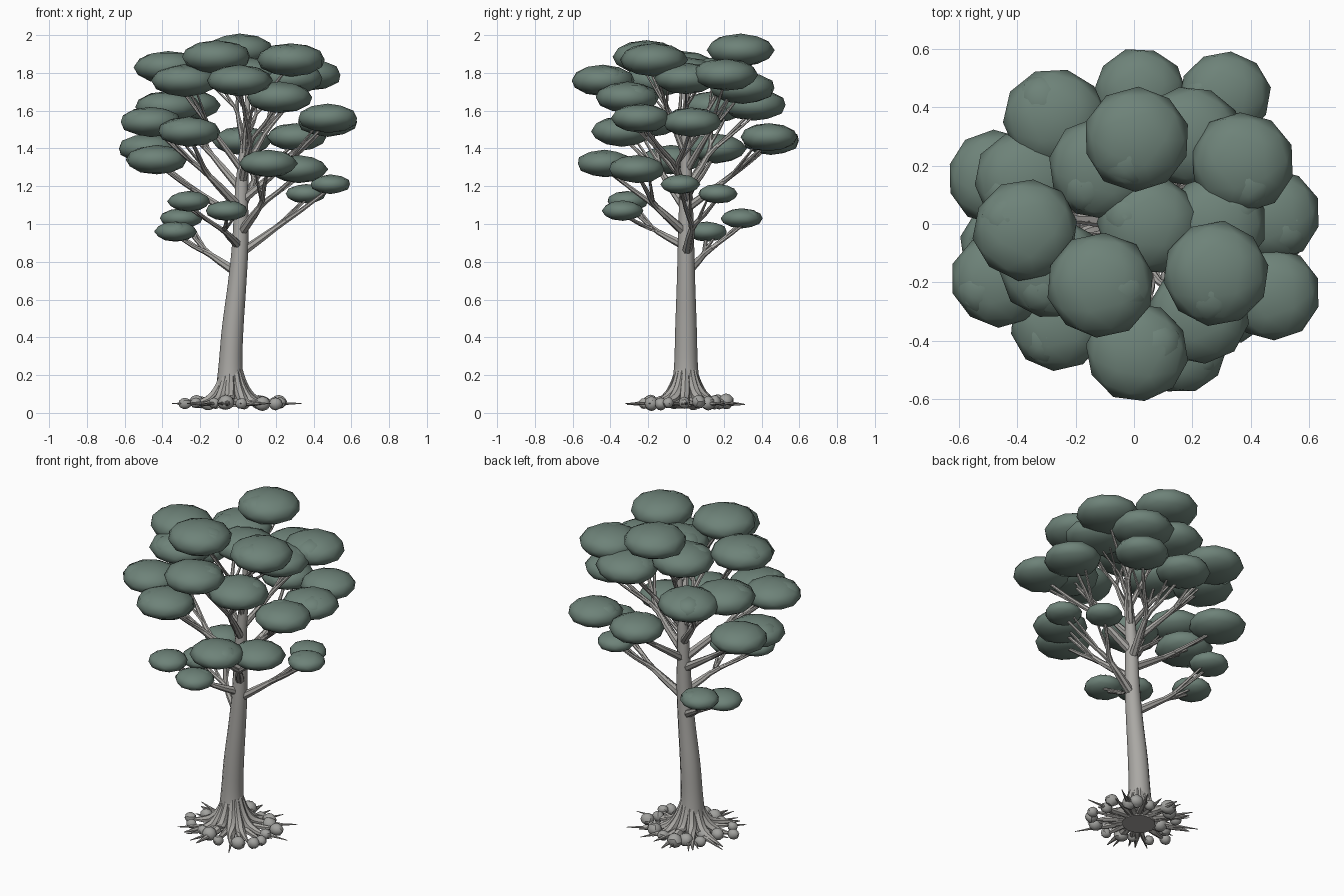
import bpy, bmesh, math, random
from mathutils import Vector, Matrix

if "Cube" in bpy.data.objects:
    bpy.data.objects.remove(bpy.data.objects["Cube"])

random.seed(7)


def material(name, rgb):
    m = bpy.data.materials.new(name)
    m.diffuse_color = (*rgb, 1)
    m.use_nodes = True
    m.node_tree.nodes["Principled BSDF"].inputs["Base Color"].default_value = m.diffuse_color
    return m


BARK = material("grey_bark", (0.40, 0.39, 0.37))
LEAF = material("dull_green_leaves", (0.155, 0.225, 0.19))
STONE = material("grey_stone", (0.36, 0.36, 0.345))


def finish(bm, name, mat, angle=50):
    bmesh.ops.recalc_face_normals(bm, faces=bm.faces)
    me = bpy.data.meshes.new(name)
    bm.to_mesh(me)
    bm.free()
    me.materials.append(mat)
    ob = bpy.data.objects.new(name, me)
    bpy.context.collection.objects.link(ob)
    bpy.ops.object.select_all(action='DESELECT')
    ob.select_set(True)
    bpy.context.view_layer.objects.active = ob
    bpy.ops.object.shade_smooth_by_angle(angle=math.radians(angle))
    return ob


def spline(keys, t):
    """Catmull-Rom through tuples of (x, y, z, radius); t in 0..len-1."""
    i = min(int(t), len(keys) - 2)
    f = t - i
    p = [keys[max(0, min(len(keys) - 1, i + k))] for k in (-1, 0, 1, 2)]
    return [0.5 * (2 * b + (c - a) * f + (2 * a - 5 * b + 4 * c - d) * f * f
                   + (3 * b - a - 3 * c + d) * f ** 3) for a, b, c, d in zip(*p)]


def tube(bm, keys, sides=8, steps=4):
    """Closed, tapered round tube along a smooth path."""
    n = (len(keys) - 1) * steps
    pts = [spline(keys, k / steps) for k in range(n + 1)]
    rings = []
    for k, q in enumerate(pts):
        d = Vector(pts[min(k + 1, n)][:3]) - Vector(pts[max(k - 1, 0)][:3])
        d.normalize()
        ref = Vector((0, 1, 0)) if abs(d.y) < 0.9 else Vector((1, 0, 0))
        u = d.cross(ref).normalized()
        v = d.cross(u)
        rings.append([bm.verts.new(Vector(q[:3]) + max(q[3], 0.002) *
                      (u * math.cos(a) + v * math.sin(a)))
                      for a in (2 * math.pi * s / sides for s in range(sides))])
    for a, b in zip(rings, rings[1:]):
        for s in range(sides):
            bm.faces.new((a[s], a[(s + 1) % sides], b[(s + 1) % sides], b[s]))
    bm.faces.new(rings[0])
    bm.faces.new(rings[-1])


def blob(bm, c, size, noise, sub):
    """Slightly lumpy ellipsoid."""
    vs = bmesh.ops.create_icosphere(bm, subdivisions=sub, radius=1)['verts']
    rot = Matrix.Rotation(random.uniform(0, 6.28), 3, 'Z')
    for v in vs:
        p = (rot @ v.co) * (1 + random.uniform(-noise, noise))
        v.co = Vector(c) + Vector((p.x * size[0], p.y * size[1], p.z * size[2]))


# Trunk
TRUNK = [(-.035, 0, .03, .095), (-.04, 0, .12, .078), (-.04, 0, .25, .063), (-.028, 0, .45, .057),
         (-.005, 0, .68, .049), (.012, 0, .9, .043), (.02, 0, 1.2, .034),
         (.04, 0, 1.45, .024), (.05, 0, 1.65, .014), (.05, 0, 1.78, .008)]
bm = bmesh.new()
tube(bm, TRUNK, 12, 4)
finish(bm, "trunk", BARK)


def trunk_at(z):
    for a, b in zip(TRUNK, TRUNK[1:]):
        if a[2] <= z <= b[2]:
            f = (z - a[2]) / (b[2] - a[2])
            return Vector((a[0] + f * (b[0] - a[0]), 0, z))


# Leaf clumps in pairs; each pair shares one forked branch:
# (branch height on trunk, branch radius, clump radius, clump centres)
GROUPS = [
    (.74, .026, .110, [(-.33, .11, .96), (-.30, .295, 1.03)]),
    (.84, .026, .105, [(.49, -.03, 1.21), (.36, .17, 1.16)]),
    (.88, .024, .110, [(-.06, -.335, 1.07), (-.26, -.31, 1.12)]),
    (.95, .026, .150, [(.16, -.43, 1.32), (.32, -.26, 1.29)]),
    (1.02, .026, .160, [(-.475, .16, 1.40), (-.43, -.08, 1.34)]),
    (1.08, .024, .153, [(.31, .44, 1.46), (.02, .45, 1.44)]),
    (1.08, .026, .163, [(-.46, -.19, 1.54), (-.26, -.34, 1.49)]),
    (1.12, .025, .158, [(.475, -.24, 1.56), (.475, .03, 1.54)]),
    (1.18, .023, .172, [(-.27, .36, 1.63), (-.37, .15, 1.62)]),
    (1.22, .022, .170, [(.01, -.44, 1.76), (.22, -.31, 1.67)]),
    (1.28, .020, .174, [(.37, .21, 1.79), (.19, .30, 1.72)]),
    (1.28, .020, .176, [(-.28, -.15, 1.76), (-.37, -.02, 1.83)]),
    (1.35, .018, .180, [(-.115, -.21, 1.885), (.28, -.17, 1.87)]),
    (1.40, .017, .178, [(.01, .29, 1.92), (-.11, .19, 1.80)]),
    (1.45, .014, .170, [(.05, .0, 1.80), (.28, .0, 1.77)]),
]
branches, leaves = bmesh.new(), bmesh.new()
for z0, r, size, centres in GROUPS:
    start = trunk_at(z0)
    mean = sum((Vector(c) for c in centres), Vector()) / len(centres)
    fork = start.lerp(mean, .45) - Vector((0, 0, .02))
    for c in centres:
        c = Vector(c)
        mid = fork.lerp(c, .5) - Vector((0, 0, .015))
        tube(branches, [(*start, r), (*fork, r * .62), (*mid, r * .45),
                        (*(c - Vector((0, 0, .02))), r * .3)], 7, 3)
        # side twig on each limb
        side = Vector((c.y, -c.x, 0)).normalized() * size * random.choice((-.5, .5))
        tube(branches, [(*fork.lerp(mid, .4), r * .4),
                        (*(mid.lerp(c, .3) + side * .6), r * .3),
                        (*(c + side - Vector((0, 0, .01))), r * .18)], 5, 2)
        blob(leaves, c, (size * 1.03, size, size * .49), .022, 3 if size > .3 else 2)
        # low bump that breaks up the clump's surface
        a = random.uniform(0, 6.28)
        blob(leaves, c + Vector((math.cos(a), math.sin(a), .1)) * size * .38,
             (size * .58, size * .58, size * .40), .03, 2)
finish(branches, "branches", BARK)
finish(leaves, "leaf_clumps", LEAF)

# Roots: buttresses flaring off the trunk, and thin radial spikes
bm = bmesh.new()
for k in range(11):
    a = 2 * math.pi * (k + random.uniform(-.2, .2)) / 11
    ca, sa, L = math.cos(a), math.sin(a), random.uniform(.24, .33)
    tube(bm, [(-.035 + ca * d, sa * d, z, r) for d, z, r in
              ((.035, .26, .016), (.065, .14, .026), (.13, .065, .026), (L, .045, .003))], 7, 4)
for k in range(18):
    a = 2 * math.pi * (k + random.uniform(-.3, .3)) / 18
    ca, sa, L = math.cos(a), math.sin(a), random.uniform(.26, .37)
    tube(bm, [(-.02 + ca * d, sa * d, z, r) for d, z, r in
              ((.06, .06, .022), (.17, .05, .014), (L, .05, .002))], 6, 2)
finish(bm, "roots", BARK)

# Stones scattered around the foot
bm = bmesh.new()
for k in range(18):
    a = 2 * math.pi * (k + random.uniform(-.3, .3)) / 18
    d = random.uniform(.13, .28)
    r = random.uniform(.026, .044)
    blob(bm, (-.01 + math.cos(a) * d, math.sin(a) * d * .92, random.uniform(.046, .06)),
         (r * 1.1, r, r), .06, 2)
finish(bm, "foot_stones", STONE, 30)
